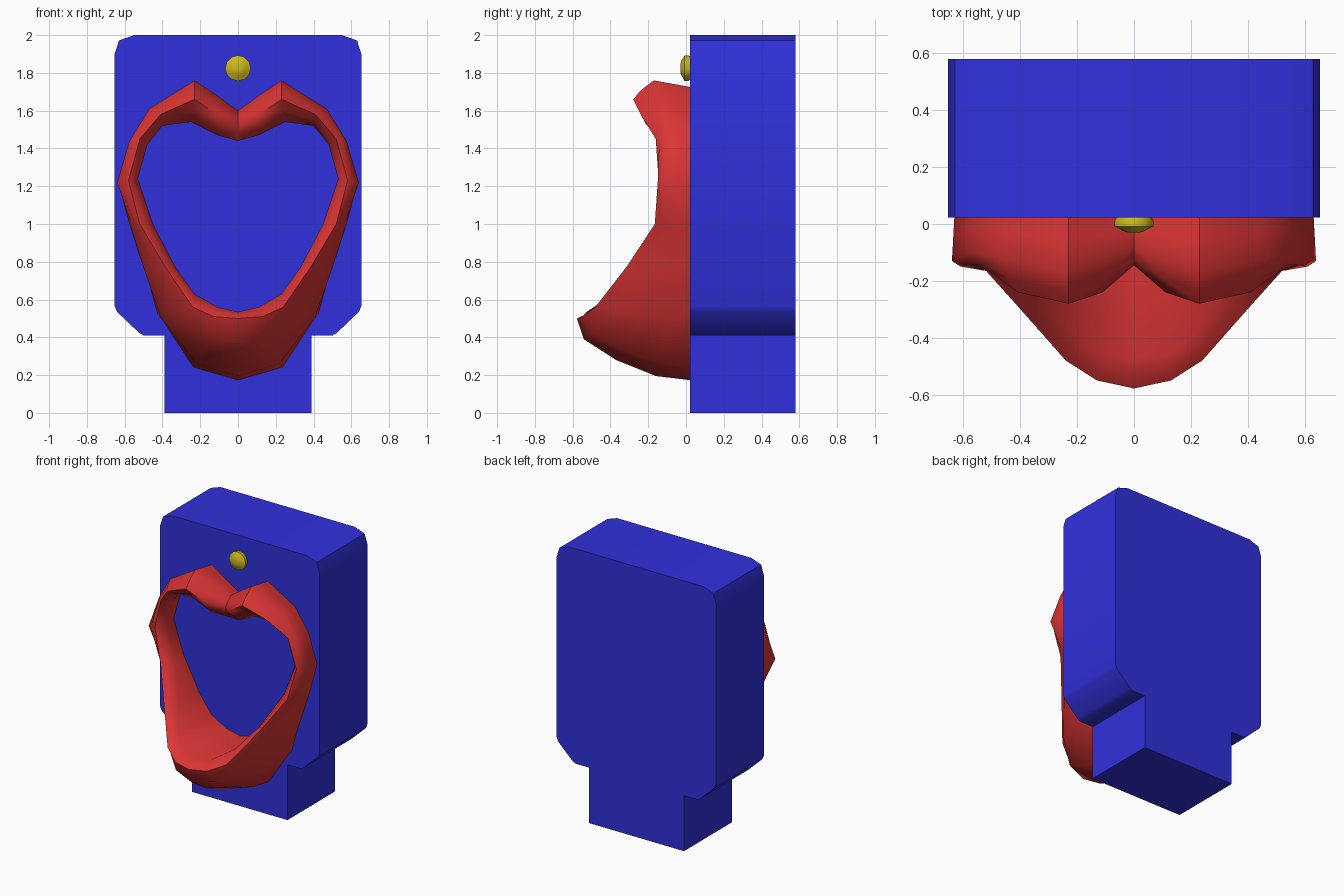
import bpy, bmesh, math
from mathutils import Vector

if "Cube" in bpy.data.objects:
    bpy.data.objects.remove(bpy.data.objects["Cube"], do_unlink=True)


def material(name, rgb):
    mat = bpy.data.materials.new(name)
    mat.use_nodes = True
    mat.diffuse_color = (*rgb, 1)
    mat.node_tree.nodes["Principled BSDF"].inputs["Base Color"].default_value = (*rgb, 1)
    return mat


def finish(name, bm, mat, angle, mirror=False):
    """Turn a bmesh into a smooth shaded object, optionally mirrored across x."""
    bmesh.ops.recalc_face_normals(bm, faces=bm.faces)
    mesh = bpy.data.meshes.new(name)
    bm.to_mesh(mesh)
    bm.free()
    mesh.materials.append(mat)
    obj = bpy.data.objects.new(name, mesh)
    bpy.context.collection.objects.link(obj)
    bpy.ops.object.select_all(action='DESELECT')
    obj.select_set(True)
    bpy.context.view_layer.objects.active = obj
    if mirror:
        mod = obj.modifiers.new("mirror", 'MIRROR')
        mod.merge_threshold = 0.001
        bpy.ops.object.modifier_apply(modifier=mod.name)
    bpy.ops.object.shade_smooth_by_angle(angle=math.radians(angle))
    return obj


def loft(bm, rows, closed_rows=False, closed_columns=False):
    """Bridge rows of points with quads."""
    grid = [[bm.verts.new(p) for p in row] for row in rows]
    n, m = len(grid), len(grid[0])
    for i in range(n if closed_rows else n - 1):
        a, b = grid[i], grid[(i + 1) % n]
        for j in range(m if closed_columns else m - 1):
            k = (j + 1) % m
            bm.faces.new((a[j], b[j], b[k], a[k]))
    return grid


blue = material("blue", (0.03, 0.03, 0.72))
red = material("red", (0.71, 0.035, 0.035))
gold = material("gold", (0.6, 0.48, 0.012))

# Backing panel: symmetrical outline extruded in depth
FRONT, BACK = 0.022, 0.58
half = [(0.39, 0), (0.39, 0.41), (0.5, 0.41), (0.525, 0.425), (0.64, 0.535),
        (0.653, 0.565), (0.653, 1.9), (0.63, 1.972), (0.55, 2)]
outline = half + [(-x, z) for x, z in reversed(half)]
bm = bmesh.new()
rings = loft(bm, [[(x, y, z) for x, z in outline] for y in (FRONT, BACK)],
             closed_columns=True)
for ring in rings:
    bm.faces.new(ring)
finish("back_panel", bm, blue, 40)

# Lips: stations from the top centre round to the bottom centre.
# Each holds the wall foot (x, z), outer edge, crest and inner edge (x, y, z)
stations = [
    ((0, 1.57), (0, -.08, 1.6), (0, -.145, 1.53), (0, -.09, 1.44)),
    ((.11, 1.64), (.11, -.13, 1.68), (.11, -.24, 1.58), (.11, -.15, 1.47)),
    ((.23, 1.72), (.23, -.17, 1.76), (.23, -.28, 1.66), (.25, -.16, 1.54)),
    ((.45, 1.59), (.47, -.12, 1.61), (.41, -.24, 1.58), (.4, -.12, 1.52)),
    ((.56, 1.43), (.575, -.1, 1.44), (.52, -.16, 1.45), (.48, -.08, 1.42)),
    ((.63, 1.22), (.64, -.13, 1.22), (.58, -.145, 1.23), (.53, -.08, 1.24)),
    ((.57, 1), (.565, -.02, 1), (.52, -.165, 1), (.45, -.1, 1)),
    ((.5, .78), (.48, -.08, .77), (.39, -.31, .78), (.33, -.22, .77)),
    ((.43, .53), (.37, -.21, .52), (.24, -.48, .56), (.23, -.36, .63)),
    ((.24, .24), (.19, -.33, .33), (.13, -.55, .51), (.11, -.47, .56)),
    ((0, .17), (0, -.37, .28), (0, -.578, .5), (0, -.47, .535)),
]
centre = Vector((0, 0, 1.1))
sections = []
for index, (foot, edge, crest, inner) in enumerate(stations):
    lower = max(0, index - 5) / 5           # fullness grows towards the chin
    edge, crest, inner = Vector(edge), Vector(crest), Vector(inner)
    wall = Vector((foot[0], FRONT + 0.03, foot[1]))
    out = edge - centre
    out.y = 0
    out.normalize()
    skirt = (wall + edge) / 2 + out * 0.03 * lower
    full = (edge + crest) / 2 + Vector((0, -1, 0)) * (0.012 + 0.055 * lower)
    roll = (crest + inner) / 2 + Vector((0, -0.015, 0))
    root = centre + (inner - centre) * 1.03
    root.y = FRONT + 0.03
    sections.append([wall, skirt, edge, full, crest, roll, inner, root])
bm = bmesh.new()
loft(bm, sections, closed_columns=True)
finish("lips", bm, red, 50, mirror=True)

# Small stud above the lips, turned around the y axis
profile = [(0.058, 0.03), (0.068, 0.012), (0.068, -0.008), (0.052, -0.016),
           (0.04, -0.024), (0.02, -0.03)]
SIDES = 12
rows = []
for i in range(SIDES):
    a = math.tau * i / SIDES
    rows.append([(r * math.cos(a), y, 1.825 + r * math.sin(a)) for r, y in profile])
bm = bmesh.new()
grid = loft(bm, rows, closed_rows=True)
for end in (0, -1):
    bm.faces.new([row[end] for row in grid])
finish("stud", bm, gold, 35)
